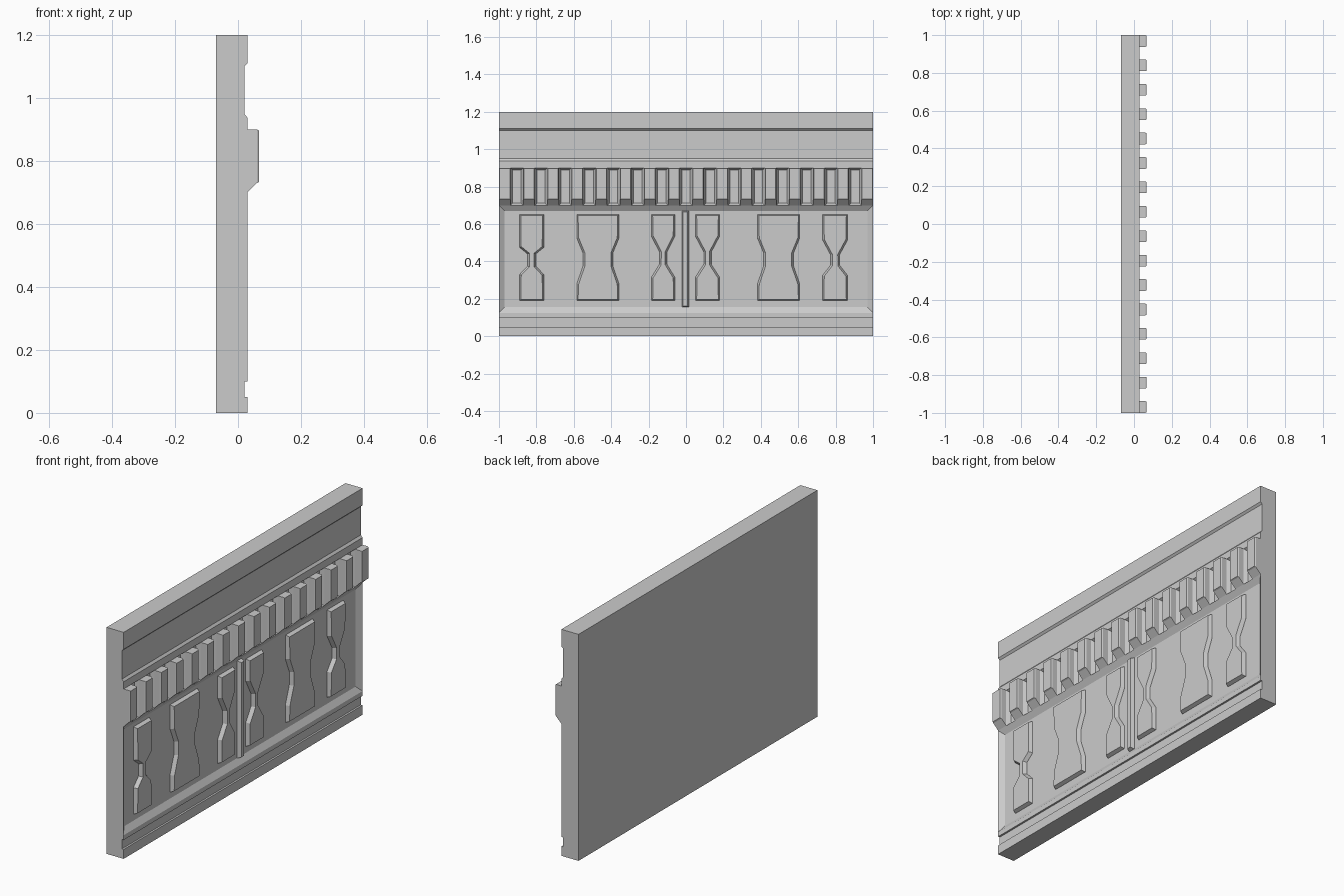
import bpy, bmesh

if "Cube" in bpy.data.objects:
    bpy.data.objects.remove(bpy.data.objects["Cube"])

DENTILS = 16
HALF = 0.031                       # half width of one dentil
STEP = (2 - 2 * HALF) / (DENTILS - 1)


def finish(bm, name):
    bmesh.ops.recalc_face_normals(bm, faces=bm.faces)
    me = bpy.data.meshes.new(name)
    bm.to_mesh(me)
    bm.free()
    ob = bpy.data.objects.new(name, me)
    bpy.context.collection.objects.link(ob)
    return ob


def extrude_outline(bm, points, offset):
    """Fill a closed outline and extrude it into a solid."""
    face = bm.faces.new([bm.verts.new(p) for p in points])
    new = bmesh.ops.extrude_face_region(bm, geom=[face], use_keep_orig=True)["geom"]
    bmesh.ops.translate(bm, vec=offset, verts=[v for v in new if isinstance(v, bmesh.types.BMVert)])
    bmesh.ops.recalc_face_normals(bm, faces=bm.faces)


def raised_plate(name, outline, base=0.005, top=0.03, bevel=0.01):
    """Flat plate on the panel floor with a sloped rim."""
    bm = bmesh.new()
    extrude_outline(bm, [(base, y, z) for y, z in outline], (0.007, 0, 0))
    bm.faces.ensure_lookup_table()
    front = max(bm.faces, key=lambda f: f.calc_center_median().x)
    bmesh.ops.inset_region(bm, faces=[front], thickness=bevel, depth=top - base - 0.007)
    return finish(bm, name)


# Wall slab with moulding grooves and the long recessed panel
profile = [(-0.07, 0), (0.03, 0), (0.03, 0.05), (0.02, 0.05), (0.02, 0.10), (0.03, 0.10),
           (0.03, 0.125), (0.01, 0.155), (0.01, 0.67), (0.03, 0.70), (0.03, 0.90),
           (0.03, 0.938), (0.02, 0.95), (0.02, 1.10), (0.03, 1.11), (0.03, 1.2), (-0.07, 1.2)]
bm = bmesh.new()
extrude_outline(bm, [(x, -1, z) for x, z in profile], (0, 2, 0))

# Sunken pits between the dentils
for i in range(DENTILS):
    for side in (-HALF, HALF):
        y = -1 + HALF + i * STEP + side
        if abs(y) < 0.99:
            band = [f for f in bm.faces if f.normal.x > 0.9 and 0.7 < f.calc_center_median().z < 0.9
                    and abs(f.calc_center_median().x - 0.03) < 0.001]
            geom = band + list({e for f in band for e in f.edges}) + list({v for f in band for v in f.verts})
            bmesh.ops.bisect_plane(bm, geom=geom, plane_co=(0, y, 0), plane_no=(0, 1, 0))
bm.normal_update()
gaps = []
for f in bm.faces:
    c = f.calc_center_median()
    k = (c.y + 1 - HALF) / STEP
    if f.normal.x > 0.9 and abs(c.x - 0.03) < 0.001 and 0.78 < c.z < 0.82 and abs(k - round(k)) > 0.4:
        gaps.append(f)
bmesh.ops.inset_individual(bm, faces=gaps, thickness=0.016, depth=-0.02)
finish(bm, "wall_slab")

# Sloped ends of the recessed panel
for s, label in ((-1, "left"), (1, "right")):
    bm = bmesh.new()
    v = [bm.verts.new(p) for p in ((0.03, s, 0.125), (0.03, s, 0.70), (0.01, s, 0.67), (0.01, s, 0.155),
                                   (0.01, s * 0.97, 0.155), (0.01, s * 0.97, 0.67))]
    for ids in ((0, 1, 2, 3), (0, 4, 5, 1), (3, 2, 5, 4), (0, 3, 4), (1, 5, 2)):
        bm.faces.new([v[i] for i in ids])
    finish(bm, "panel_end_" + label)

# Row of dentils
bm = bmesh.new()
for i in range(DENTILS):
    y = -1 + i * STEP
    extrude_outline(bm, [(x, y, z) for x, z in ((0.03, 0.70), (0.06, 0.73), (0.06, 0.90), (0.03, 0.90))],
                    (0, 2 * HALF, 0))
fronts = [f for f in bm.faces if f.normal.x > 0.9]
bmesh.ops.inset_individual(bm, faces=fronts, thickness=0.005, depth=0.007)
finish(bm, "dentils")

# Waisted plates: name, centre, half width, half waist, heights where the waist starts and ends
plates = [("outer_left", -0.825, 0.065, 0.022, (0.33, 0.375, 0.44, 0.475)),
          ("wide_left", -0.471, 0.113, 0.080, (0.28, 0.375, 0.445, 0.525)),
          ("inner_left", -0.122, 0.063, 0.020, (0.315, 0.385, 0.45, 0.535)),
          ("inner_right", 0.115, 0.065, 0.020, (0.315, 0.385, 0.45, 0.535)),
          ("wide_right", 0.495, 0.113, 0.080, (0.28, 0.375, 0.445, 0.525)),
          ("outer_right", 0.797, 0.067, 0.024, (0.325, 0.38, 0.435, 0.515))]
for label, cy, w, n, (a, b, c, d) in plates:
    side = [(w, 0.19), (w, a), (n, b), (n, c), (w, d), (w, 0.652)]
    outline = [(cy + y, z) for y, z in side] + [(cy - y, z) for y, z in reversed(side)]
    raised_plate("plate_" + label, outline)

# Narrow centre strip
raised_plate("centre_strip", [(-0.022, 0.155), (0.015, 0.155), (0.015, 0.67), (-0.022, 0.67)])
